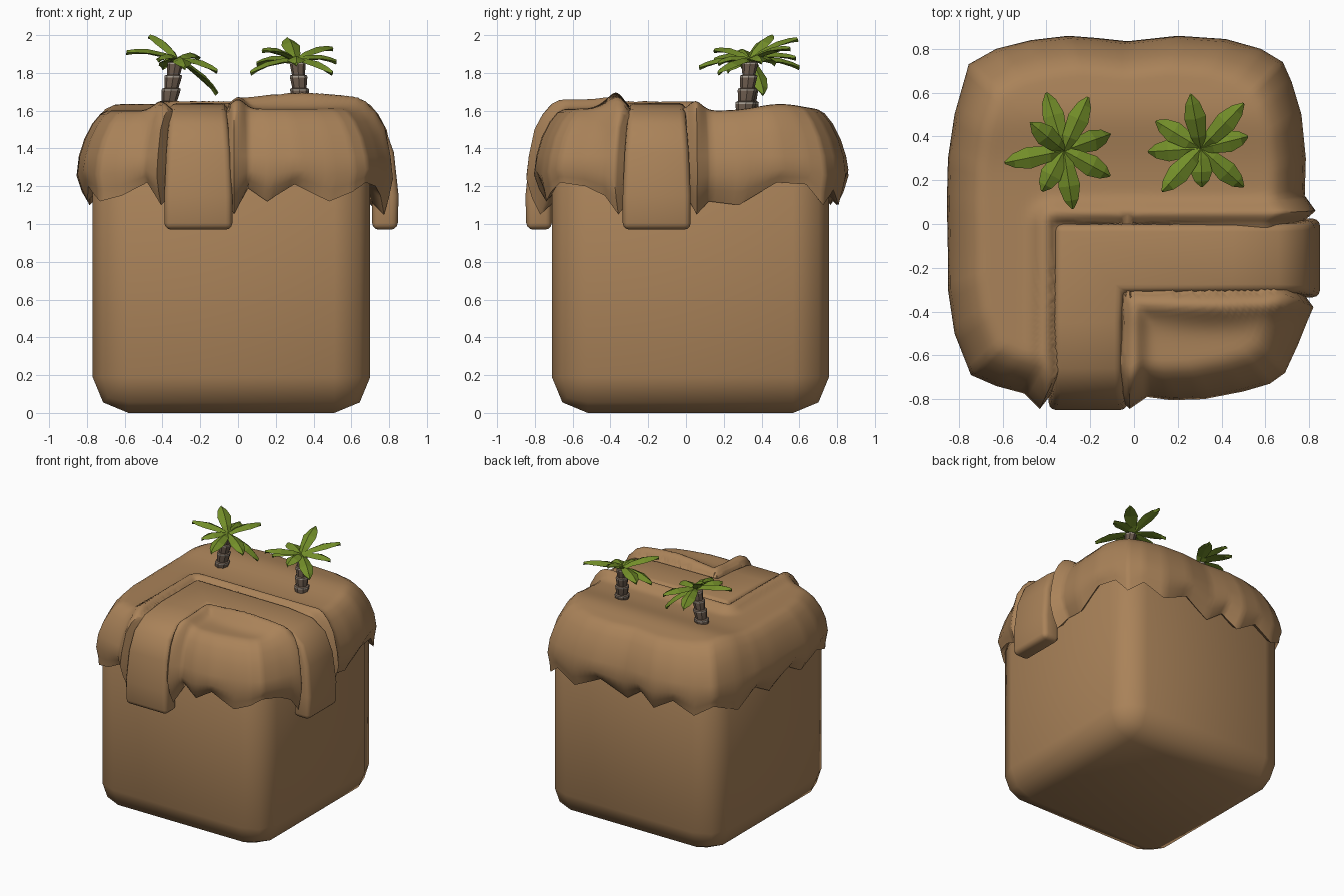
import bpy, bmesh, math
from mathutils import Vector

if "Cube" in bpy.data.objects:
    bpy.data.objects.remove(bpy.data.objects["Cube"])


def material(name, rgb):
    m = bpy.data.materials.new(name)
    m.diffuse_color = (*rgb, 1)
    m.use_nodes = True
    m.node_tree.nodes["Principled BSDF"].inputs["Base Color"].default_value = m.diffuse_color
    return m


SAND = material("sand", (0.40, 0.225, 0.10))
LEAF = material("leaf_green", (0.17, 0.27, 0.022))
BARK = material("bark_brown", (0.15, 0.105, 0.075))
RING = material("pale_bark", (0.42, 0.37, 0.31))


def build(name, verts, faces, mats, bevel=0, segments=2, smooth=None, mat_rule=None):
    me = bpy.data.meshes.new(name)
    me.from_pydata(verts, [], faces)
    bm = bmesh.new()
    bm.from_mesh(me)
    bmesh.ops.recalc_face_normals(bm, faces=bm.faces)
    bm.to_mesh(me)
    bm.free()
    for m in mats:
        me.materials.append(m)
    if mat_rule:
        for p in me.polygons:
            p.material_index = mat_rule(p)
    ob = bpy.data.objects.new(name, me)
    bpy.context.collection.objects.link(ob)
    bpy.ops.object.select_all(action='DESELECT')
    ob.select_set(True)
    bpy.context.view_layer.objects.active = ob
    if bevel:
        b = ob.modifiers.new("bevel", 'BEVEL')
        b.width, b.segments = bevel, segments
        b.limit_method, b.angle_limit = 'ANGLE', math.radians(45)
        bpy.ops.object.modifier_apply(modifier="bevel")
    if smooth:
        bpy.ops.object.shade_smooth_by_angle(angle=math.radians(smooth))
    return ob


def loft(rings, closed_ends=True):
    """Join equal rings of points with quads."""
    n = len(rings[0])
    verts = [p for r in rings for p in r]
    faces = [(k * n + i, k * n + (i + 1) % n, (k + 1) * n + (i + 1) % n, (k + 1) * n + i)
             for k in range(len(rings) - 1) for i in range(n)]
    if closed_ends:
        faces += [tuple(range(n)), tuple(range(len(verts) - n, len(verts)))]
    return verts, faces


# rounded block
X0, X1, Y0, Y1 = -0.77, 0.70, -0.71, 0.757
sq = [(X0, Y0), (X1, Y0), (X1, Y1), (X0, Y1)]
build("block", *loft([[(x, y, z) for x, y in sq] for z in (0, 1.4)]), [SAND],
      bevel=0.19, segments=2, smooth=60)

# sand cap: plan outline with the height of its dripping lower edge
OUT = [(-.745, -.69, 1.12), (-.63, -.74, 1.15), (-.5, -.775, 1.22), (-.43, -.845, 1.10),
       (-.38, -.78, 1.15), (-.08, -.78, 1.15), (-.02, -.845, 1.05), (.06, -.79, 1.19),
       (.17, -.805, 1.12), (.32, -.80, 1.21), (.5, -.765, 1.12), (.62, -.73, 1.17),
       (.69, -.68, 1.22), (.75, -.55, 1.2), (.79, -.45, 1.15), (.82, -.38, 1.05),
       (.76, -.3, 1.15), (.76, 0, 1.15), (.83, .06, 1.05), (.78, .13, 1.12),
       (.785, .3, 1.10), (.765, .5, 1.22), (.72, .65, 1.21), (.68, .74, 1.1),
       (.58, .80, 1.18), (.42, .845, 1.10), (.2, .86, 1.2), (-.03, .835, 1.1),
       (-.17, .85, 1.19), (-.3, .86, 1.1), (-.47, .84, 1.2), (-.63, .80, 1.12),
       (-.755, .73, 1.2), (-.82, .5, 1.1), (-.85, .3, 1.2), (-.855, .1, 1.1),
       (-.85, -.15, 1.2), (-.85, -.3, 1.12), (-.82, -.5, 1.2)]
SUB = 5
pts = [Vector(a).lerp(Vector(b), k / SUB)
       for a, b in zip(OUT, OUT[1:] + OUT[:1]) for k in range(SUB)]
CX, CY = -0.03, 0.02


def box_dist(x, y, x0, x1, y0, y1):
    return math.hypot(max(x0 - x, 0, x - x1), max(y0 - y, 0, y - y1))


def bump(v, centre, width):
    return math.exp(-((v - centre) / width) ** 2)


def height(x, y):
    d = min(box_dist(x, y, -.36, -.05, -1, 0), box_dist(x, y, -.36, 1, -.31, 0))
    h = 1.60 + 0.035 * bump(y, .5, .17)
    if d <= 0:
        return 1.60
    h += 0.05 * bump(d, .05, .05)              # rim along the path
    if x > -.05 and y < -.31:                  # mound in the front corner
        h += 0.045 * bump(y, -.40, .07) * bump(x, .35, .3) + 0.01
    return h


def cap_ring(s, zf, corner=0.0):
    ring = []
    for p in pts:
        ang = math.atan2(p.y - CY, p.x - CX)
        k = s + corner * abs(math.sin(2 * ang)) ** 3
        x, y = CX + (p.x - CX) * k, CY + (p.y - CY) * k
        ring.append((x, y, zf(p, x, y)))
    return ring


rings = [cap_ring(.84, lambda p, x, y: p.z + .06, .07),
         cap_ring(.915, lambda p, x, y: p.z, .065),
         cap_ring(.965, lambda p, x, y: p.z + .45 * (1.27 + .3 * (p.z - 1.15) - p.z), .02),
         cap_ring(1, lambda p, x, y: 1.27 + .3 * (p.z - 1.15)),
         cap_ring(.985, lambda p, x, y: 1.36)]
for s, drop in ((.95, .15), (.90, .07), (.85, .02), (.81, .003)):
    rings.append(cap_ring(s, lambda p, x, y: height(x, y) - drop))
for k in range(26):
    rings.append(cap_ring(.78 - .03 * k, lambda p, x, y: height(x, y)))
build("sand_cap", *loft(rings), [SAND], smooth=65)

# L-shaped path draped over the front and right edges
# outer distance, outer height, inner distance, inner height, half width
DRAPE = [(.845, .97, .71, .97, .18), (.85, 1.15, .71, 1.15, .18), (.825, 1.38, .69, 1.36, .17),
         (.77, 1.53, .67, 1.43, .16), (.66, 1.61, .61, 1.5, .155), (.45, 1.635, .45, 1.52, .155)]
front = [[(-.21 - w, -u, z), (-.21 + w, -u, z), (-.21 + w, -ui, zi), (-.21 - w, -ui, zi)]
         for u, z, ui, zi, w in DRAPE]
side = [[(u, -.155 + w, z), (u, -.155 - w, z), (ui, -.155 - w, zi), (ui, -.155 + w, zi)]
        for u, z, ui, zi, w in reversed(DRAPE)]
bend = [[(-.36, 0, 1.64), (-.05, -.31, 1.64), (-.05, -.31, 1.52), (-.36, 0, 1.52)]]
build("draped_path", *loft(front + bend + side), [SAND], bevel=0.035, segments=3, smooth=50)


# palms
def trunk(name, base, top, segs=4, n=8):
    base, top = Vector(base), Vector(top)
    rings = []
    for k in range(segs):
        r = 0.054 - 0.004 * k
        for t, rr in ((0, r * .82), (.80, r), (.93, r), (1, r * .8)):
            c = base.lerp(top, (k + t) / segs)
            rings.append([(c.x + rr * math.cos(a), c.y + rr * math.sin(a), c.z)
                          for a in (2 * math.pi * i / n for i in range(n))])
    verts, faces = loft(rings)
    # pale band at the lip of every segment
    rule = lambda p: 1 if p.index < len(faces) - 2 and (p.index // n) % 4 == 1 else 0
    build(name, verts, faces, [BARK, RING], smooth=40, mat_rule=rule)


def fronds(name, crown, tips):
    crown = Vector(crown)
    verts, faces = [], []
    for tip in map(Vector, tips):
        run = tip - crown
        side = Vector((-run.y, run.x, 0)).normalized()
        up = run.cross(side).normalized()
        if up.z < 0:
            up = -up
        rings = []
        for t, w in ((0, .016), (.25, .036), (.6, .05), (.85, .033), (1, .006)):
            c = crown + run * t + up * (0.10 * t * (1 - t))
            rings.append([c + side * w - up * w * .25, c + up * .010,
                          c - side * w - up * w * .25, c - up * .016])
        v, f = loft(rings)
        faces += [tuple(i + len(verts) for i in q) for q in f]
        verts += v
    build(name, verts, faces, [LEAF])


trunk("left_trunk", (-.375, .33, 1.58), (-.33, .335, 1.86))
fronds("left_fronds", (-.32, .335, 1.865),
       [(-.40, .60, 1.83), (-.21, .58, 1.88), (-.11, .41, 1.69), (-.11, .22, 1.81),
        (-.28, .07, 1.83), (-.42, .15, 1.87), (-.59, .28, 1.91), (-.47, .46, 1.995)])
trunk("right_trunk", (.335, .31, 1.58), (.315, .34, 1.86))
fronds("right_fronds", (.305, .345, 1.865),
       [(.26, .59, 1.98), (.50, .55, 1.93), (.52, .40, 1.86), (.50, .17, 1.80),
        (.31, .17, 1.85), (.13, .15, 1.92), (.065, .33, 1.80), (.10, .47, 1.85)])
